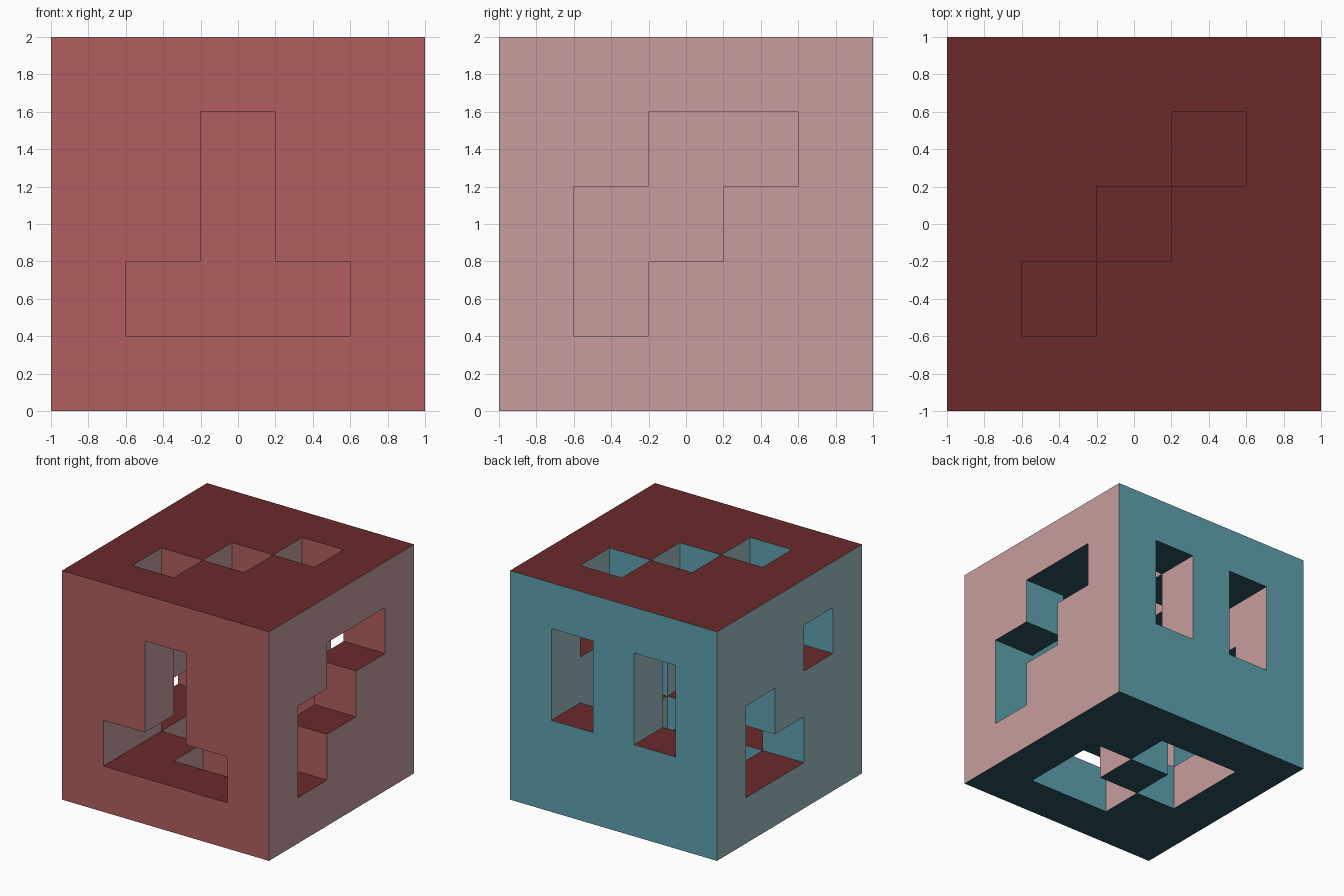
import bpy, bmesh
from mathutils import Vector

if "Cube" in bpy.data.objects:
    bpy.data.objects.remove(bpy.data.objects["Cube"])

N, S = 5, 0.4          # 5 x 5 x 5 cells of 0.4

# Openings in the front (x, z), right (y, z) and top (x, y); the opposite wall has the complement
FRONT = {(1, 1), (2, 1), (3, 1), (2, 2), (2, 3)}
RIGHT = {(1, 1), (1, 2), (2, 2), (2, 3), (3, 3)}
TOP = {(1, 1), (2, 2), (3, 3)}


def solid(c):
    """Hollow shell, one cell thick, pierced by the openings."""
    x, y, z = c
    if not all(0 <= v < N for v in c):
        return False
    ends = [a for a in range(3) if c[a] in (0, N - 1)]
    if len(ends) != 1:
        return len(ends) > 1
    axis = ends[0]
    if axis == 0:
        return ((y, z) in RIGHT) != (x == N - 1)
    if axis == 1:
        return ((x, z) in FRONT) != (y == 0)
    return ((x, y) in TOP) != (z == N - 1)


def linear(rgb):
    return [((v / 255 + 0.055) / 1.055) ** 2.4 for v in rgb] + [1]


# One colour for each facing direction: warm and its cool opposite
FACINGS = [
    ("right", 0, 1, (200, 158, 158)), ("left", 0, -1, (158, 190, 196)),
    ("front", 1, -1, (178, 95, 95)), ("back", 1, 1, (95, 163, 177)),
    ("top", 2, 1, (107, 42, 42)), ("bottom", 2, -1, (42, 84, 96)),
]

mesh = bpy.data.meshes.new("pierced_cube")
bm = bmesh.new()
cells = [(x, y, z) for x in range(N) for y in range(N) for z in range(N)]

# Skin every exposed cell side
for slot, (name, axis, sign, rgb) in enumerate(FACINGS):
    mat = bpy.data.materials.new(name + "_facing")
    mat.diffuse_color = linear(rgb)
    mat.use_nodes = True
    mat.node_tree.nodes["Principled BSDF"].inputs["Base Color"].default_value = mat.diffuse_color
    mesh.materials.append(mat)
    n = Vector((0, 0, 0))
    n[axis] = sign
    u = Vector((0, 0, 0))
    u[(axis + 1) % 3] = 1
    v = n.cross(u)
    for c in filter(solid, cells):
        if solid(tuple(int(c[a] + n[a]) for a in range(3))):
            continue
        mid = Vector(((c[0] - 2) * S, (c[1] - 2) * S, (c[2] + 0.5) * S)) + n * S / 2
        quad = [mid + (u * a + v * b) * S / 2
                for a, b in ((-1, -1), (1, -1), (1, 1), (-1, 1))]
        face = bm.faces.new([bm.verts.new(p) for p in quad])
        face.material_index = slot

bmesh.ops.remove_doubles(bm, verts=bm.verts, dist=1e-4)
bm.to_mesh(mesh)
bm.free()
bpy.context.collection.objects.link(bpy.data.objects.new("pierced_cube", mesh))
